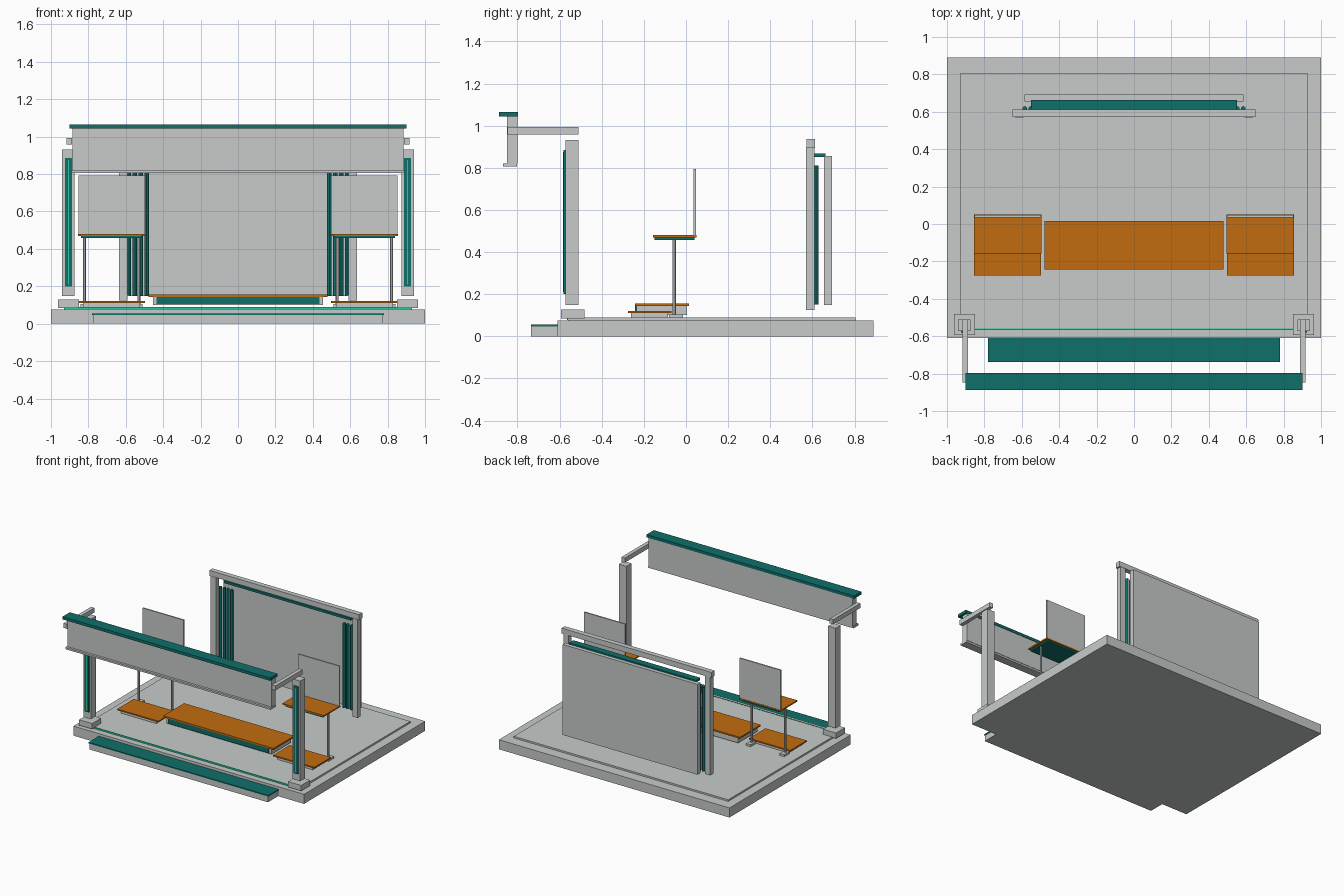
import bpy

cube = bpy.data.objects.get("Cube")
if cube:
    bpy.data.objects.remove(cube, do_unlink=True)


def material(name, rgb):
    mat = bpy.data.materials.new(name)
    mat.use_nodes = True
    color = (*rgb, 1)
    mat.diffuse_color = color
    mat.node_tree.nodes["Principled BSDF"].inputs["Base Color"].default_value = color
    return mat


GREY = material("light grey", (0.57, 0.60, 0.59))
TEAL = material("teal", (0.005, 0.16, 0.145))
ORANGE = material("orange", (0.54, 0.15, 0.005))
MINT = material("mint", (0.02, 0.60, 0.35))


def finish(name, mat):
    obj = bpy.context.object
    obj.name = name
    obj.data.materials.append(mat)
    return obj


def box(name, mat, x, y, z):
    """Box from (low, high) pairs along each axis."""
    bpy.ops.mesh.primitive_cube_add(size=1)
    obj = finish(name, mat)
    obj.location = [(a + b) / 2 for a, b in (x, y, z)]
    obj.scale = [b - a for a, b in (x, y, z)]
    return obj


def pair(name, mat, x, y, z):
    """Matching boxes on the left (+x) and right (-x)."""
    box("left_" + name, mat, x, y, z)
    box("right_" + name, mat, (-x[1], -x[0]), y, z)


def rod(name, mat, x, y, z, radius):
    bpy.ops.mesh.primitive_cylinder_add(
        vertices=12, radius=radius, depth=z[1] - z[0], location=(x, y, sum(z) / 2))
    finish(name, mat)
    bpy.ops.object.shade_smooth_by_angle()


def wide(half):
    return (-half, half)


# Platform, raised floor and entrance step
box("platform", GREY, wide(1), (-0.61, 0.89), (0, 0.075))
box("raised_floor", GREY, wide(0.93), (-0.56, 0.805), (0.075, 0.088))
box("floor_light_strip", MINT, wide(0.93), (-0.566, -0.56), (0.078, 0.09))
box("step", GREY, wide(0.775), (-0.735, -0.61), (0, 0.046))
box("step_tread", TEAL, wide(0.78), (-0.737, -0.61), (0.046, 0.055))

# Front columns with plinths, accent strips and arms
pair("plinth", GREY, (0.85, 0.963), (-0.593, -0.482), (0.085, 0.128))
pair("column", GREY, (0.875, 0.94), (-0.573, -0.51), (0.148, 0.932))
pair("column_strip", TEAL, (0.888, 0.925), (-0.581, -0.573), (0.2, 0.885))
pair("column_light", MINT, (0.903, 0.909), (-0.583, -0.581), (0.21, 0.875))
pair("arm", GREY, (0.888, 0.918), (-0.848, -0.51), (0.957, 0.993))

# Overhead fascia
box("fascia", GREY, wide(0.885), (-0.85, -0.80), (0.82, 1.045))
box("fascia_lip", GREY, wide(0.89), (-0.868, -0.803), (0.806, 0.82))
box("fascia_cap", TEAL, wide(0.9), (-0.887, -0.797), (1.043, 1.065))

# Rear frame, panel and teal rods
pair("rear_post", GREY, (0.592, 0.637), (0.57, 0.61), (0.125, 0.897))
box("rear_beam", GREY, wide(0.65), (0.573, 0.612), (0.895, 0.937))
box("rear_panel", GREY, wide(0.585), (0.655, 0.692), (0.148, 0.857))
box("rear_rail", TEAL, wide(0.55), (0.61, 0.663), (0.85, 0.868))
for side, sign in (("left", 1), ("right", -1)):
    for i in range(4):
        rod(f"{side}_rear_rod_{i + 1}", TEAL, sign * (0.488 + 0.032 * i),
            0.618, (0.15, 0.81), 0.012)

# Central counter
box("counter_body", GREY, wide(0.455), (-0.235, 0.005), (0.1, 0.143))
box("counter_front", TEAL, wide(0.435), (-0.243, -0.235), (0.106, 0.143))
box("counter_top", ORANGE, wide(0.478), (-0.243, 0.015), (0.143, 0.155))

# Side displays: low tray, raised shelf, screen and legs
pair("tray_base", GREY, (0.525, 0.83), (-0.262, -0.085), (0.088, 0.11))
pair("tray", ORANGE, (0.497, 0.855), (-0.275, -0.07), (0.11, 0.12))
pair("shelf_underside", TEAL, (0.515, 0.84), (-0.15, 0.04), (0.458, 0.47))
pair("shelf", ORANGE, (0.495, 0.855), (-0.157, 0.05), (0.47, 0.48))
pair("screen", GREY, (0.497, 0.853), (0.036, 0.047), (0.48, 0.793))
for x in (0.53, 0.822):
    pair("leg_foot", GREY, (x - 0.02, x + 0.02), (-0.08, -0.015), (0.088, 0.104))
    for side, sign in (("left", 1), ("right", -1)):
        rod(side + "_leg", GREY, sign * x, -0.056, (0.1, 0.46), 0.008)
